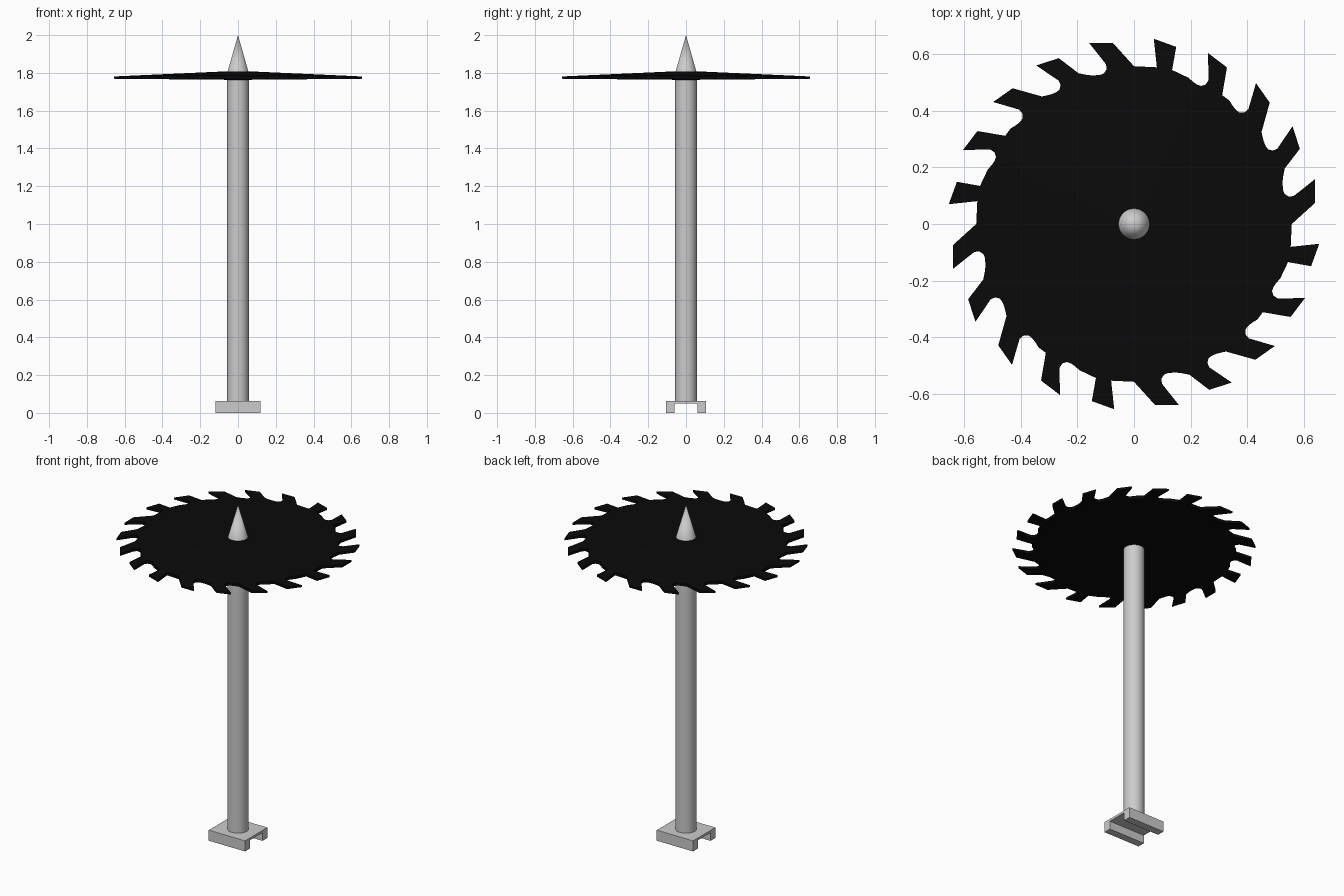
import bpy, bmesh
from math import radians, cos, sin

if "Cube" in bpy.data.objects:
    bpy.data.objects.remove(bpy.data.objects["Cube"])

POLE_R = 0.057


def finish(name, bm, smooth=False):
    bmesh.ops.recalc_face_normals(bm, faces=bm.faces)
    mesh = bpy.data.meshes.new(name)
    bm.to_mesh(mesh)
    bm.free()
    ob = bpy.data.objects.new(name, mesh)
    bpy.context.collection.objects.link(ob)
    if smooth:
        bpy.ops.object.select_all(action='DESELECT')
        ob.select_set(True)
        bpy.context.view_layer.objects.active = ob
        bpy.ops.object.shade_smooth_by_angle(angle=radians(35))
    return ob


def cone(name, r1, r2, z0, z1):
    bm = bmesh.new()
    bmesh.ops.create_cone(bm, cap_ends=True, segments=32, radius1=r1, radius2=r2, depth=z1 - z0)
    bmesh.ops.translate(bm, verts=bm.verts, vec=(0, 0, (z0 + z1) / 2))
    return finish(name, bm, True)


# Base: channel profile pulled along x
bm = bmesh.new()
profile = [(-.105, 0), (-.06, 0), (-.06, .049), (.06, .049),
           (.06, 0), (.105, 0), (.105, .063), (-.105, .063)]
face = bm.faces.new([bm.verts.new((-.12, y, z)) for y, z in profile])
ext = bmesh.ops.extrude_face_region(bm, geom=[face], use_keep_orig=True)
bmesh.ops.translate(bm, vec=(.24, 0, 0),
                    verts=[v for v in ext['geom'] if isinstance(v, bmesh.types.BMVert)])
finish("base_bracket", bm)

# Pole and pointed cap
cone("pole", POLE_R, POLE_R, .06, 1.80)
cone("spike", POLE_R, 0, 1.80, 2.0)

# Tooth outlines as (radius, degrees), clockwise, five per quarter turn
TIPS = [83.9, 66.6, 49.1, 31.7, 13.9]
HEELS = [(.561, -7.8), (.552, -11), (.556, -13.3), (.568, -11.5)]
teeth = []
for quarter in range(4):
    turn = -90 * quarter
    for i, tip in enumerate(TIPS):
        if i == 0:
            pts = [(.558, 90 - tip), (.56, -2.2)]
        else:
            pts = [(.541, -1.2), (.543, -2.6), (.555, -3.8), (.573, -4.0)]
        pts += [(.659, 0), (.644, -7.3)]
        if i < 4:
            pts += [HEELS[i], (.552, -14.3), (.544, -16.6)]
        teeth.append([(r, tip + a + turn) for r, a in pts])

# Saw disc: tapered from hub to rim, top and bottom skins joined by a wall
bm = bmesh.new()


def skin(z_hub, z_rim):
    def vert(r, a):
        a = radians(a)
        return bm.verts.new((r * cos(a), r * sin(a), z_hub + (z_rim - z_hub) * r / .66))
    hub = vert(0, 0)
    outer = [[vert(*p) for p in t] for t in teeth]
    inner = [vert(.50, t[0][1]) for t in teeth]
    n = len(teeth)
    for i in range(n):
        j = (i + 1) % n
        bm.faces.new(outer[i] + [outer[j][0], inner[j], inner[i]])
        bm.faces.new((inner[i], inner[j], hub))
    return [v for t in outer for v in t]


top = skin(1.811, 1.781)
bottom = skin(1.763, 1.769)
for i in range(len(top)):
    j = (i + 1) % len(top)
    bm.faces.new((top[i], top[j], bottom[j], bottom[i]))
disc = finish("saw_disc", bm)

black = bpy.data.materials.new("black_metal")
black.diffuse_color = (.003, .003, .003, 1)
black.use_nodes = True
black.node_tree.nodes["Principled BSDF"].inputs["Base Color"].default_value = black.diffuse_color
disc.data.materials.append(black)
